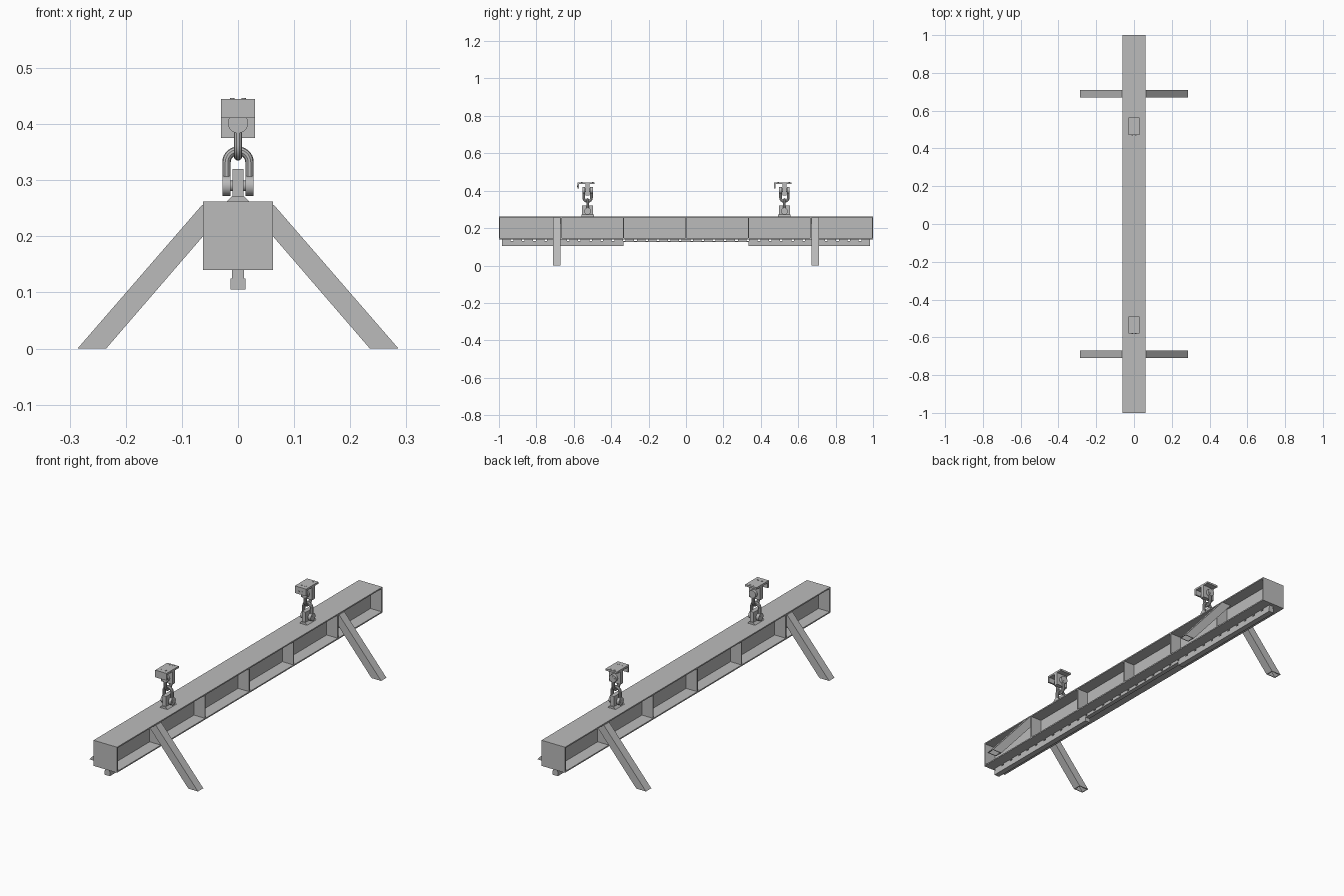
import bpy, bmesh
from math import sin, cos, pi
from mathutils import Vector, Matrix

if "Cube" in bpy.data.objects:
    bpy.data.objects.remove(bpy.data.objects["Cube"], do_unlink=True)

steel = bpy.data.materials.new("grey_steel")
steel.use_nodes = True
GREY = (0.5, 0.5, 0.5, 1)
steel.diffuse_color = GREY
steel.node_tree.nodes["Principled BSDF"].inputs["Base Color"].default_value = GREY


def finish(name, bm):
    bmesh.ops.recalc_face_normals(bm, faces=bm.faces)
    mesh = bpy.data.meshes.new(name)
    bm.to_mesh(mesh)
    bm.free()
    mesh.materials.append(steel)
    obj = bpy.data.objects.new(name, mesh)
    bpy.context.collection.objects.link(obj)
    return obj


def add_box(bm, low, high):
    low, high = Vector(low), Vector(high)
    size = Matrix.Diagonal((*(high - low), 1))
    bmesh.ops.create_cube(bm, size=1, matrix=Matrix.Translation((low + high) / 2) @ size)


def box(name, low, high):
    bm = bmesh.new()
    add_box(bm, low, high)
    return finish(name, bm)


def smooth(obj):
    bpy.ops.object.select_all(action='DESELECT')
    obj.select_set(True)
    bpy.context.view_layer.objects.active = obj
    bpy.ops.object.shade_smooth_by_angle()


def cylinder(name, centre, radius, depth, axis, sides=20):
    bm = bmesh.new()
    turn = Vector((0, 0, 1)).rotation_difference(Vector(axis)).to_matrix().to_4x4()
    bmesh.ops.create_cone(bm, cap_ends=True, segments=sides, radius1=radius,
                          radius2=radius, depth=depth,
                          matrix=Matrix.Translation(centre) @ turn)
    obj = finish(name, bm)
    smooth(obj)
    return obj


def prism(bm, profile, y0, y1):
    base = bm.faces.new([bm.verts.new((x, y0, z)) for x, z in profile])
    grown = bmesh.ops.extrude_face_region(bm, geom=[base])["geom"]
    verts = [v for v in grown if isinstance(v, bmesh.types.BMVert)]
    bmesh.ops.translate(bm, verts=verts, vec=(0, y1 - y0, 0))


# Beam: flanges, web, end plates and stiffeners
HALF, LOW, TOP, T = 0.062, 0.14, 0.262, 0.006
box("top_flange", (-HALF, -1 + T, TOP - T), (HALF, 1 - T, TOP))
box("bottom_flange", (-HALF, -1 + T, LOW), (HALF, 1 - T, LOW + T))
box("web", (-T / 2, -1 + T, LOW + T), (T / 2, 1 - T, TOP - T))
for side, name in ((-1, "front_end_plate"), (1, "back_end_plate")):
    y = side * (1 - T / 2)
    box(name, (-HALF, y - T / 2, LOW), (HALF, y + T / 2, TOP))
for i in range(-2, 3):
    for side in (-1, 1):
        a, b = sorted((side * T / 2, side * (HALF - 0.001)))
        box("stiffener", (a, i / 3 - T / 2, LOW + T), (b, i / 3 + T / 2, TOP - T))

# Splayed hollow legs, open at the foot
for end in (-1, 1):
    for side in (-1, 1):
        bm = bmesh.new()
        profile = [(0.064, TOP - T), (0.286, 0), (0.235, 0), (0.014, TOP - T)]
        prism(bm, [(side * x, z) for x, z in profile],
              end * 0.69 - 0.02, end * 0.69 + 0.02)
        bm.normal_update()
        foot = min(bm.faces, key=lambda f: f.calc_center_median().z)
        bmesh.ops.inset_individual(bm, faces=[foot], thickness=0.005)
        grown = bmesh.ops.extrude_face_region(bm, geom=[foot])["geom"]
        verts = [v for v in grown if isinstance(v, bmesh.types.BMVert)]
        bmesh.ops.translate(bm, verts=verts, vec=(-side * 0.174, 0, 0.2))
        if foot.is_valid:
            bm.faces.remove(foot)
        finish("leg", bm)

# Notched strip under the beam, with deeper rails on the outer thirds
box("strip", (-0.0105, -0.985, 0.125), (0.0105, 0.985, 0.132))
bm = bmesh.new()
for i in range(33):
    y = (i - 16) * 0.06
    add_box(bm, (-0.0105, y - 0.023, 0.132), (0.0105, y + 0.023, LOW))
finish("strip_teeth", bm)
for side in (-1, 1):
    a, b = sorted((side * 0.333, side * 0.985))
    box("outer_rail", (-0.0135, a, 0.105), (0.0135, b, 0.125))


def shackle(centre, pin_z, bend_z, across):
    """U-shaped bow with eyes and a pin; across is the pin direction."""
    across = Vector(across)
    rise = 1 if bend_z > pin_z else -1
    up = Vector((0, 0, rise))
    pin = Vector((centre.x, centre.y, pin_z))
    bend = Vector((centre.x, centre.y, bend_z))
    points = [pin - across * 0.0205]
    points += [bend - across * 0.0205 * cos(pi * i / 14) + up * 0.0205 * sin(pi * i / 14)
               for i in range(15)]
    points.append(pin + across * 0.0205)
    curve = bpy.data.curves.new("shackle_bow", 'CURVE')
    curve.dimensions = '3D'
    curve.bevel_depth = 0.0075
    curve.bevel_resolution = 3
    spline = curve.splines.new('POLY')
    spline.points.add(len(points) - 1)
    for slot, p in zip(spline.points, points):
        slot.co = (*p, 1)
    curve.materials.append(steel)
    bow = bpy.data.objects.new("shackle_bow", curve)
    bpy.context.collection.objects.link(bow)
    bpy.ops.object.select_all(action='DESELECT')
    bow.select_set(True)
    bpy.context.view_layer.objects.active = bow
    bpy.ops.object.convert(target='MESH')
    smooth(bpy.context.view_layer.objects.active)
    for side in (-1, 1):
        cylinder("shackle_eye", pin + across * side * 0.0205, 0.018, 0.014, across)
    cylinder("shackle_pin", pin, 0.0095, 0.056, across)


# Two lifting points: lug, two linked shackles and an angle bracket
for end in (-1, 1):
    c = Vector((0, end * 0.526, 0))
    y = c.y
    box("lower_lug", (-0.01, y - 0.03, TOP), (0.01, y + 0.03, 0.32))
    bm = bmesh.new()
    prism(bm, [(-0.02, TOP), (0.02, TOP), (0.01, 0.272), (-0.01, 0.272)],
          y - 0.034, y + 0.034)
    finish("lug_weld", bm)
    shackle(c, 0.29, 0.332, (1, 0, 0))
    shackle(c, 0.402, 0.363, (0, 1, 0))
    box("upper_lug", (-0.03, y - 0.01, 0.375), (0.03, y + 0.01, 0.437))
    box("bracket_top", (-0.03, y - 0.055, 0.436), (0.03, y + 0.037, 0.445))
    box("bracket_lip", (-0.03, y - 0.055, 0.411), (0.03, y - 0.047, 0.436))
    for x in (-0.01, 0.01):
        cylinder("lip_bolt", (x, y - 0.055, 0.424), 0.004, 0.003, (0, 1, 0), 12)
        for dy in (-0.032, 0.027):
            cylinder("top_bolt", (x, y + dy, 0.445), 0.004, 0.003, (0, 0, 1), 12)
